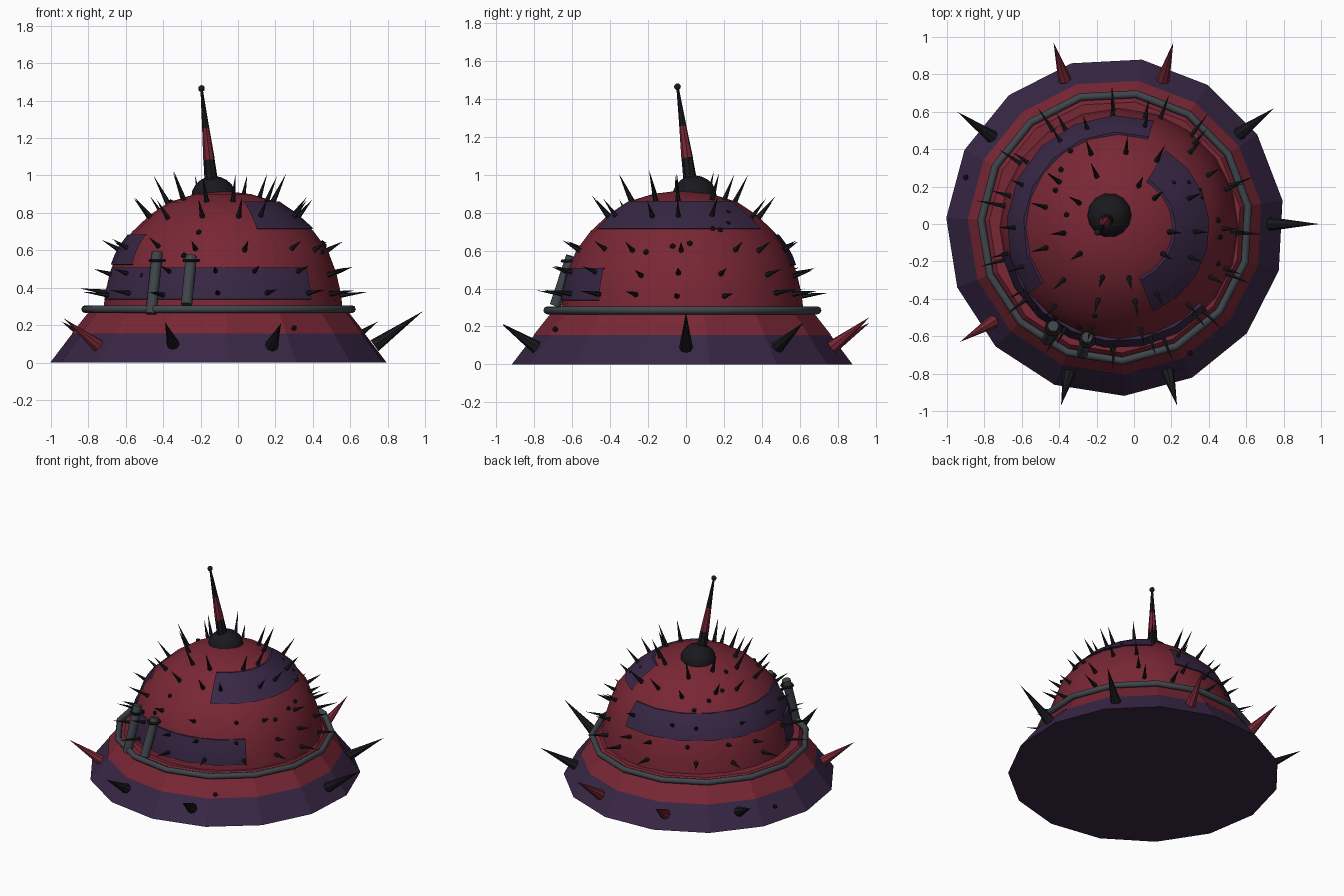
import bpy, bmesh, random
from math import sin, cos, radians, pi, hypot, tau
from mathutils import Vector

if "Cube" in bpy.data.objects:
    bpy.data.objects.remove(bpy.data.objects["Cube"])

random.seed(4)


def material(name, rgb):
    m = bpy.data.materials.new(name)
    m.diffuse_color = (*rgb, 1)
    m.use_nodes = True
    m.node_tree.nodes["Principled BSDF"].inputs["Base Color"].default_value = m.diffuse_color
    return m


RED = material("dark_red", (0.19, 0.02, 0.035))
PURPLE = material("dark_purple", (0.04, 0.02, 0.06))
BLACK = material("near_black", (0.01, 0.01, 0.013))
STEEL = material("steel", (0.05, 0.06, 0.07))


def finish(name, bm, mat, smooth=None):
    bmesh.ops.recalc_face_normals(bm, faces=bm.faces)
    me = bpy.data.meshes.new(name)
    bm.to_mesh(me)
    bm.free()
    ob = bpy.data.objects.new(name, me)
    bpy.context.collection.objects.link(ob)
    me.materials.append(mat)
    if smooth:
        bpy.ops.object.select_all(action='DESELECT')
        ob.select_set(True)
        bpy.context.view_layer.objects.active = ob
        bpy.ops.object.shade_smooth_by_angle(angle=radians(smooth))
    return ob


def lathe(name, profile, centre, mat, sides, start=0, span=360, smooth=None):
    """Revolve (radius, z) points over a full or partial turn."""
    bm = bmesh.new()
    full = span == 360
    cols = []
    for i in range(sides if full else sides + 1):
        a = radians(start + span * i / sides)
        cols.append([bm.verts.new((centre[0] + r * cos(a), centre[1] + r * sin(a), z))
                     for r, z in profile])
    for i in range(sides):
        p, q = cols[i], cols[(i + 1) % len(cols)]
        for j in range(len(profile) - 1):
            bm.faces.new((p[j], q[j], q[j + 1], p[j + 1]))
    bmesh.ops.remove_doubles(bm, verts=bm.verts, dist=1e-5)
    return finish(name, bm, mat, smooth)


def add_cone(bm, a, b, r1, r2, sides=6):
    """Cone or rod from point a to point b."""
    a, b = Vector(a), Vector(b)
    d = b - a
    m = d.to_track_quat('Z', 'Y').to_matrix().to_4x4()
    m.translation = (a + b) / 2
    bmesh.ops.create_cone(bm, cap_ends=True, segments=sides, radius1=r1,
                          radius2=r2, depth=d.length, matrix=m)


def rod(name, a, b, r1, r2, mat, sides=8):
    bm = bmesh.new()
    add_cone(bm, a, b, r1, r2, sides)
    return finish(name, bm, mat, 40)


def torus(name, loc, R, r, n, k, mat, rot=0):
    bpy.ops.mesh.primitive_torus_add(location=loc, major_radius=R, minor_radius=r,
                                     major_segments=n, minor_segments=k, rotation=(0, 0, rot))
    ob = bpy.context.object
    ob.name = name
    ob.data.materials.append(mat)
    bpy.ops.object.shade_smooth_by_angle(angle=radians(50))


# Skirt: fifteen-sided flared base in two bands
BASE = (-0.10, -0.015)
lathe("skirt_lower", [(0, 0), (0.905, 0), (0.783, 0.16), (0, 0.16)], BASE, PURPLE, 15, 177)
lathe("skirt_upper", [(0.79, 0.155), (0.675, 0.3), (0.60, 0.3)], BASE, RED, 15, 177)
torus("skirt_rail", (*BASE, 0.285), 0.718, 0.021, 15, 8, STEEL, radians(177))

# Dome
DOME = (-0.08, -0.02)
PROFILE = [(0.64, 0.28), (0.63, 0.37), (0.605, 0.48), (0.56, 0.6),
           (0.485, 0.7), (0.39, 0.79), (0.29, 0.857), (0.15, 0.9), (0, 0.918)]
lathe("dome", PROFILE, DOME, RED, 20, 0, smooth=40)


def dome_r(z):
    for (r0, z0), (r1, z1) in zip(PROFILE, PROFILE[1:]):
        if z <= z1:
            return r0 + (r1 - r0) * (z - z0) / (z1 - z0)
    return 0


def dome_z(r):
    for (r0, z0), (r1, z1) in zip(PROFILE, PROFILE[1:]):
        if r >= r1:
            return z0 + (z1 - z0) * (r - r0) / (r1 - r0)
    return 0.918


# Raised armour patches on the dome
for name, z0, z1, start, span in (("front_patch", 0.335, 0.505, -168, 125),
                                  ("back_patch", 0.52, 0.68, 72, 144),
                                  ("right_patch", 0.712, 0.857, -68, 127)):
    zs = [z0 + (z1 - z0) * i / 3 for i in range(4)]
    pts = [(dome_r(z) + 0.012, z + 0.004) for z in zs]
    pts = [(dome_r(z0) - 0.01, z0)] + pts + [(dome_r(z1) - 0.01, z1)]
    lathe(name, pts, DOME, PURPLE, 7, start, span, smooth=40)

# Rows of small spikes on the dome: height, count, length
bm = bmesh.new()
hub = Vector((*DOME, 0.29))
for z, n, length in ((0.37, 15, 0.15), (0.475, 15, 0.11), (0.61, 14, 0.10),
                     (0.77, 13, 0.14), (0.86, 10, 0.17)):
    for i in range(n):
        a = tau * (i + random.uniform(-0.2, 0.2)) / n
        h = z + random.uniform(-0.012, 0.012)
        r = dome_r(h)
        p = Vector((DOME[0] + r * cos(a), DOME[1] + r * sin(a), h))
        d = (p - hub).normalized()
        add_cone(bm, p - d * 0.015, p + d * length * random.uniform(0.85, 1.05), 0.016, 0)
finish("dome_spikes", bm, BLACK)

# Large spikes around the skirt: base xy, tip xyz, material
for i, (bx, by, tx, ty, tz, mat) in enumerate((
        (0.73, 0.0, 0.99, 0.0, 0.275, BLACK), (0.56, 0.48, 0.75, 0.62, 0.22, BLACK),
        (0.155, 0.77, 0.21, 0.97, 0.25, RED), (-0.37, 0.77, -0.43, 0.97, 0.22, RED),
        (-0.75, 0.46, -0.945, 0.6, 0.22, BLACK), (-0.75, -0.52, -0.93, -0.63, 0.235, RED),
        (-0.345, -0.79, -0.39, -0.97, 0.215, BLACK), (0.18, -0.79, 0.23, -0.97, 0.21, BLACK))):
    rod(f"skirt_spike_{i + 1}", (bx, by, 0.09), (tx, ty, tz), 0.036, 0, mat)

# Rivets scattered over the dome and skirt
bm = bmesh.new()
rivets = [(x, y, dome_z(hypot(x - DOME[0], y - DOME[1]))) for x, y in (
    (-0.39, 0.29), (-0.34, 0.39), (-0.42, 0.18), (-0.36, 0.05), (0.21, 0.22),
    (0.29, 0.22), (0.35, 0.18), (0.36, 0.14), (0.45, 0.02), (0.46, -0.07),
    (0.45, -0.21), (-0.29, -0.55), (-0.21, -0.49), (-0.42, -0.5), (-0.51, -0.45))]
for p in rivets + [(0.3, -0.69, 0.185), (-0.9, 0.25, 0.09)]:
    g = bmesh.ops.create_icosphere(bm, subdivisions=1, radius=0.016)
    bmesh.ops.translate(bm, verts=g["verts"], vec=p)
finish("rivets", bm, BLACK)

# Exhaust pipes with a thin collar near the top
for i, (a, b) in enumerate((((-0.465, -0.62, 0.26), (-0.432, -0.545, 0.59)),
                            ((-0.275, -0.69, 0.31), (-0.25, -0.605, 0.57)))):
    rod(f"exhaust_pipe_{i + 1}", a, b, 0.03, 0.03, STEEL, 10)
    torus(f"pipe_collar_{i + 1}", (b[0], b[1] - 0.012, 0.545), 0.038, 0.009, 10, 6, BLACK)

# Mast: rounded cap, tapered sections and tip ball
lathe("mast_cap", [(0.12 * cos(t * pi / 10), 0.885 + 0.112 * sin(t * pi / 10))
                   for t in range(-2, 6)], (-0.13, 0.045), BLACK, 14, smooth=40)
low, tip = Vector((-0.143, 0.022, 0.97)), Vector((-0.195, -0.045, 1.465))
for name, f0, f1, r0, r1, mat in (("mast_foot", 0, 0.24, 0.036, 0.03, BLACK),
                                  ("mast_middle", 0.24, 0.58, 0.031, 0.019, RED),
                                  ("mast_top", 0.58, 1, 0.019, 0.006, BLACK)):
    rod(name, low.lerp(tip, f0), low.lerp(tip, f1), r0, r1, mat)
bm = bmesh.new()
bmesh.ops.create_icosphere(bm, subdivisions=2, radius=0.018)
bmesh.ops.translate(bm, verts=bm.verts, vec=tip)
finish("mast_tip", bm, BLACK, 60)
